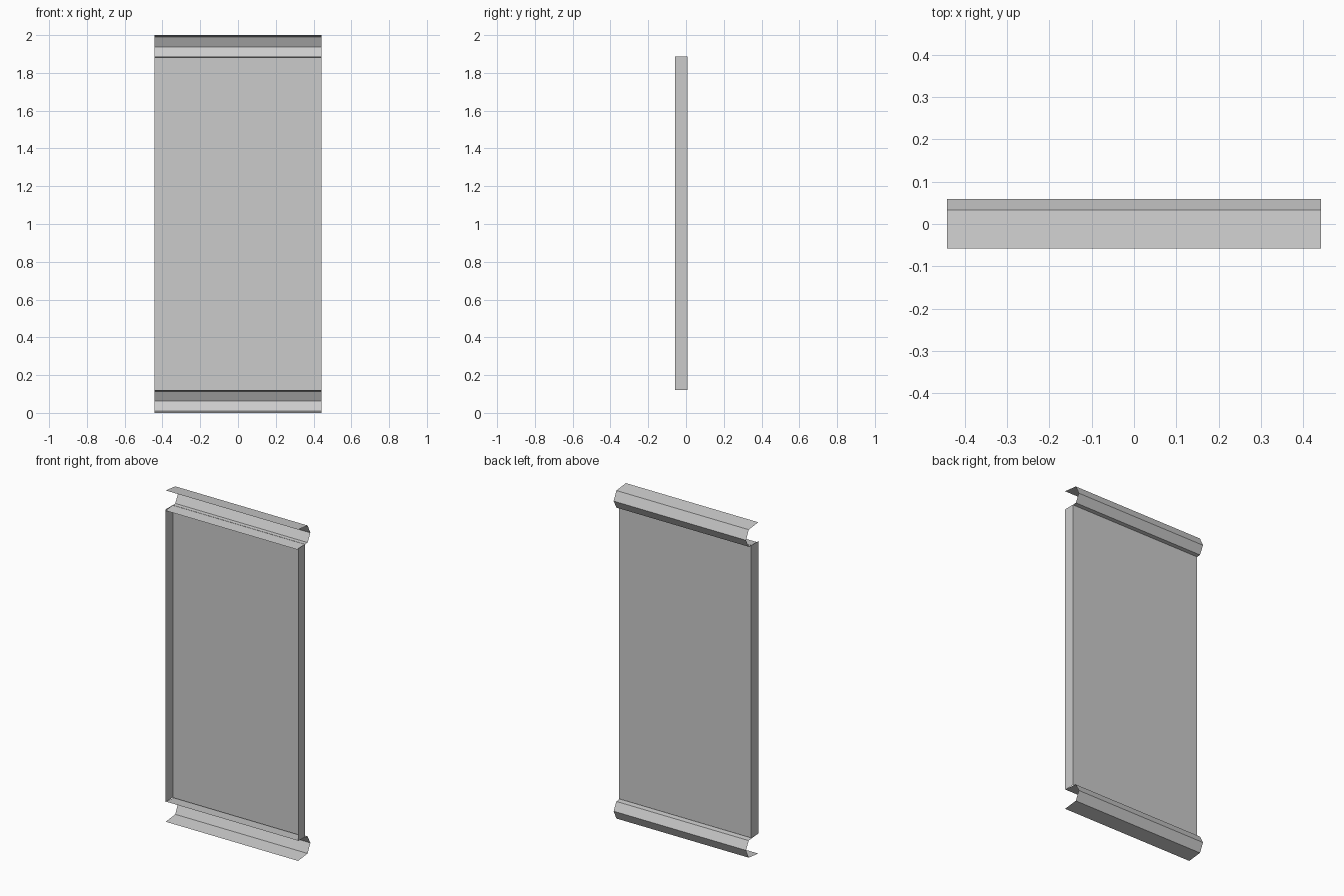
import bpy

if "Cube" in bpy.data.objects:
    bpy.data.objects.remove(bpy.data.objects["Cube"])

HALF_W = 0.442          # half width along x
TOP_OFFSET = 1.878      # height between the lower and upper rails


def sheet(name, profile, direction):
    """Sweep an open profile of 3D points along a direction as thin sheet metal."""
    n = len(profile)
    far = [tuple(a + b for a, b in zip(p, direction)) for p in profile]
    faces = [(i, i + 1, n + i + 1, n + i) for i in range(n - 1)]
    mesh = bpy.data.meshes.new(name)
    mesh.from_pydata(list(profile) + far, [], faces)
    obj = bpy.data.objects.new(name, mesh)
    bpy.context.collection.objects.link(obj)
    return obj


# Folded rails: channel opening to the front, with a pointed back
rail_yz = [(-0.058, 0.0), (0.033, 0.010), (0.059, 0.064),
           (0.033, 0.113), (-0.058, 0.122)]
upper_yz = [(y, 0.122 - z) for y, z in reversed(rail_yz)]
for name, base, section in (("lower_rail", 0.0, rail_yz),
                            ("upper_rail", TOP_OFFSET, upper_yz)):
    sheet(name, [(-HALF_W, y, base + z) for y, z in section],
          (2 * HALF_W, 0, 0))

# Door panel: flat back sheet with both side edges folded forward
Z0, Z1 = 0.12, 1.886
sheet("panel_with_side_flanges",
      [(-HALF_W, -0.058, Z0), (-HALF_W, 0.009, Z0),
       (HALF_W, 0.009, Z0), (HALF_W, -0.058, Z0)],
      (0, 0, Z1 - Z0))
